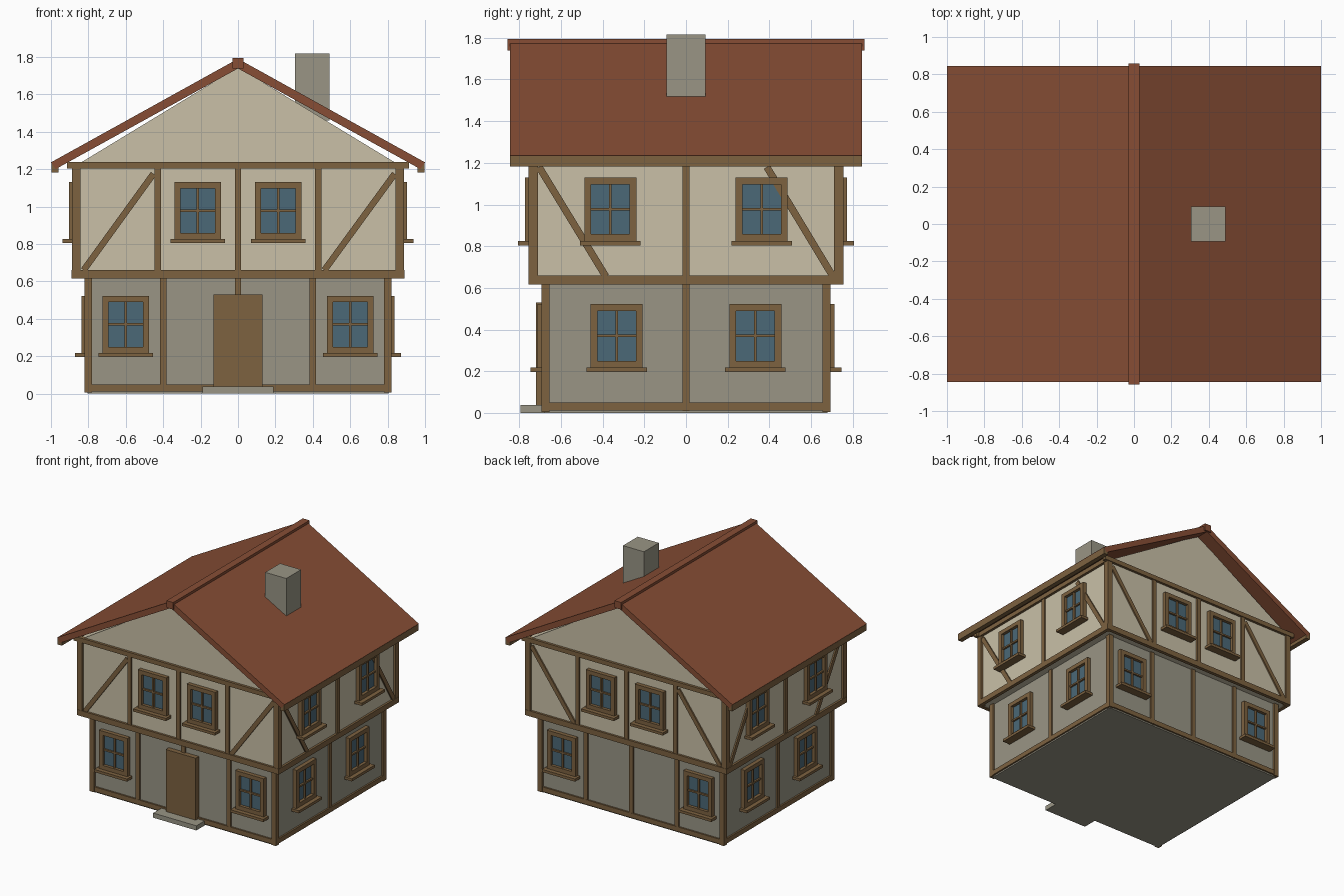
import bpy, bmesh
from mathutils import Vector

cube = bpy.data.objects.get("Cube")
if cube:
    bpy.data.objects.remove(cube, do_unlink=True)


def material(name, rgb):
    m = bpy.data.materials.new(name)
    linear = [(c / 255) ** 2.2 for c in rgb] + [1]
    m.diffuse_color = linear
    m.use_nodes = True
    m.node_tree.nodes["Principled BSDF"].inputs["Base Color"].default_value = linear
    return m


PLASTER = material("cream plaster", (200, 191, 166))
STONE = material("grey stone", (152, 148, 132))
TIMBER = material("brown timber", (124, 98, 66))
TILE = material("red roof tile", (134, 79, 56))
GLASS = material("blue glass", (76, 104, 118))


def finish(name, bm, mat):
    bmesh.ops.recalc_face_normals(bm, faces=bm.faces)
    mesh = bpy.data.meshes.new(name)
    bm.to_mesh(mesh)
    bm.free()
    mesh.materials.append(mat)
    obj = bpy.data.objects.new(name, mesh)
    bpy.context.collection.objects.link(obj)


def prism(bm, near, far):
    """Close two matching outlines into a solid."""
    a = [bm.verts.new(p) for p in near]
    b = [bm.verts.new(p) for p in far]
    bm.faces.new(a)
    bm.faces.new(b)
    for i in range(len(a)):
        j = (i + 1) % len(a)
        bm.faces.new((a[i], a[j], b[j], b[i]))


def add_box(bm, x, y, z):
    prism(bm, *[[(x[0], v, z[0]), (x[1], v, z[0]), (x[1], v, z[1]), (x[0], v, z[1])] for v in y])


def box(name, mat, x, y, z):
    bm = bmesh.new()
    add_box(bm, x, y, z)
    finish(name, bm, mat)


def extrude_y(name, mat, outline, half):
    bm = bmesh.new()
    prism(bm, *[[(x, y, z) for x, z in outline] for y in (-half, half)])
    finish(name, bm, mat)


class Wall:
    """Places bars on one wall: u runs along it, d sticks out of it."""

    def __init__(self, name, axis, sign, offset):
        self.name, self.axis, self.sign, self.offset = name, axis, sign, offset

    def point(self, u, d, z):
        out = self.sign * (self.offset + d)
        return (u, out, z) if self.axis == "y" else (out, u, z)

    def bar(self, bm, start, end, width, depth, back=-0.01):
        p, q = Vector(start), Vector(end)
        n = (q - p).normalized().orthogonal() * width / 2
        corners = (p + n, q + n, q - n, p - n)
        prism(bm, *[[self.point(c.x, d, c.y) for c in corners] for d in (back, depth)])

    def window(self, label, u, base):
        name = f"{self.name}_{label}_window"
        low, high, half = base + 0.02, base + 0.325, 0.125
        edge = 0.033
        mid = (low + high) / 2
        # Outer frame and sill
        bm = bmesh.new()
        for s in (-1, 1):
            x = u + s * (half - edge / 2)
            self.bar(bm, (x, low), (x, high), edge, 0.032)
        for z in (low + edge / 2, high - edge / 2):
            self.bar(bm, (u - half + edge, z), (u + half - edge, z), edge, 0.032)
        self.bar(bm, (u - 0.145, base + 0.01), (u + 0.145, base + 0.01), 0.021, 0.066)
        # Glazing bars
        self.bar(bm, (u, low), (u, high), 0.013, 0.022)
        self.bar(bm, (u - half, mid), (u + half, mid), 0.013, 0.022)
        finish(name + "_frame", bm, TIMBER)
        # Pane
        bm = bmesh.new()
        self.bar(bm, (u, low + edge), (u, high - edge), 2 * (half - edge), 0.008, 0.0)
        finish(name + "_pane", bm, GLASS)


# Storeys
LX, LY, UX, UY = 0.805, 0.68, 0.872, 0.74
box("lower_walls", STONE, (-LX, LX), (-LY, LY), (0, 0.64))
box("upper_walls", PLASTER, (-UX, UX), (-UY, UY), (0.622, 1.235))

# Corner posts
for label, ex, ey, z, w in (("lower", LX + 0.015, LY + 0.014, (0.005, 0.63), 0.04),
                            ("upper", UX + 0.015, UY + 0.015, (0.62, 1.21), 0.044)):
    bm = bmesh.new()
    for sx in (-1, 1):
        for sy in (-1, 1):
            add_box(bm, sorted((sx * ex, sx * (ex - w))), sorted((sy * ey, sy * (ey - w))), z)
    finish(label + "_corner_posts", bm, TIMBER)

# Timber framing and windows; opposite walls share one layout
layouts = (
    ("y", ("front", "back"), LY, UY, LX, UX, (-0.4, 0, 0.4), (-0.43, 0, 0.43),
     (((-0.825, 0.66), (-0.452, 1.175)), ((0.462, 0.66), (0.838, 1.175))),
     0.6, 0.215),
    ("x", ("right", "left"), LX, UX, LY, UY, (0,), (0,),
     (((-0.705, 1.18), (-0.385, 0.655)), ((0.388, 1.18), (0.705, 0.655))),
     0.333, 0.363),
)
for axis, names, lo, uo, lu, uu, lposts, uposts, braces, lwin, uwin in layouts:
    for name in names:
        sign = -1 if name in ("front", "left") else 1
        lower = Wall(name + "_lower", axis, sign, lo)
        upper = Wall(name + "_upper", axis, sign, uo)

        bm = bmesh.new()
        lower.bar(bm, (-lu, 0.03), (lu, 0.03), 0.038, 0.013)
        for u in lposts:
            lower.bar(bm, (u, 0.01), (u, 0.63), 0.034, 0.012)
        finish(name + "_lower_framing", bm, TIMBER)

        bm = bmesh.new()
        upper.bar(bm, (-uu - 0.014, 0.638), (uu + 0.014, 0.638), 0.044, 0.017)
        top = uu + (0.043 if axis == "y" else 0.0)
        upper.bar(bm, (-top, 1.221), (top, 1.221), 0.036, 0.02)
        for u in uposts:
            upper.bar(bm, (u, 0.64), (u, 1.21), 0.034, 0.013)
        for start, end in braces:
            upper.bar(bm, start, end, 0.034, 0.011)
        finish(name + "_upper_framing", bm, TIMBER)

        for s, side in ((-1, "first"), (1, "second")):
            lower.window(side, s * lwin, 0.197)
            upper.window(side, s * uwin, 0.805)

# Door and step
box("door", TIMBER, (-0.132, 0.132), (-0.72, -0.67), (0.035, 0.53))
box("door_step", STONE, (-0.19, 0.19), (-0.795, -0.67), (0, 0.037))

# Attic gables
extrude_y("attic_gables", PLASTER, ((-0.84, 1.235), (0.84, 1.235), (0, 1.745)), UY)

# Roof slopes, eave boards and ridge
for s, side in ((-1, "right"), (1, "left")):
    extrude_y(side + "_roof_slope", TILE,
              ((0, 1.79), (s, 1.236), (s * 0.975, 1.2), (0, 1.738)), 0.845)
    box(side + "_eave_board", TIMBER, sorted((s * 0.96, s * 0.998)), (-0.845, 0.845), (1.182, 1.232))
box("roof_ridge", TILE, (-0.029, 0.029), (-0.857, 0.857), (1.738, 1.794))

# Chimney
box("chimney", STONE, (0.305, 0.49), (-0.093, 0.093), (1.46, 1.817))
